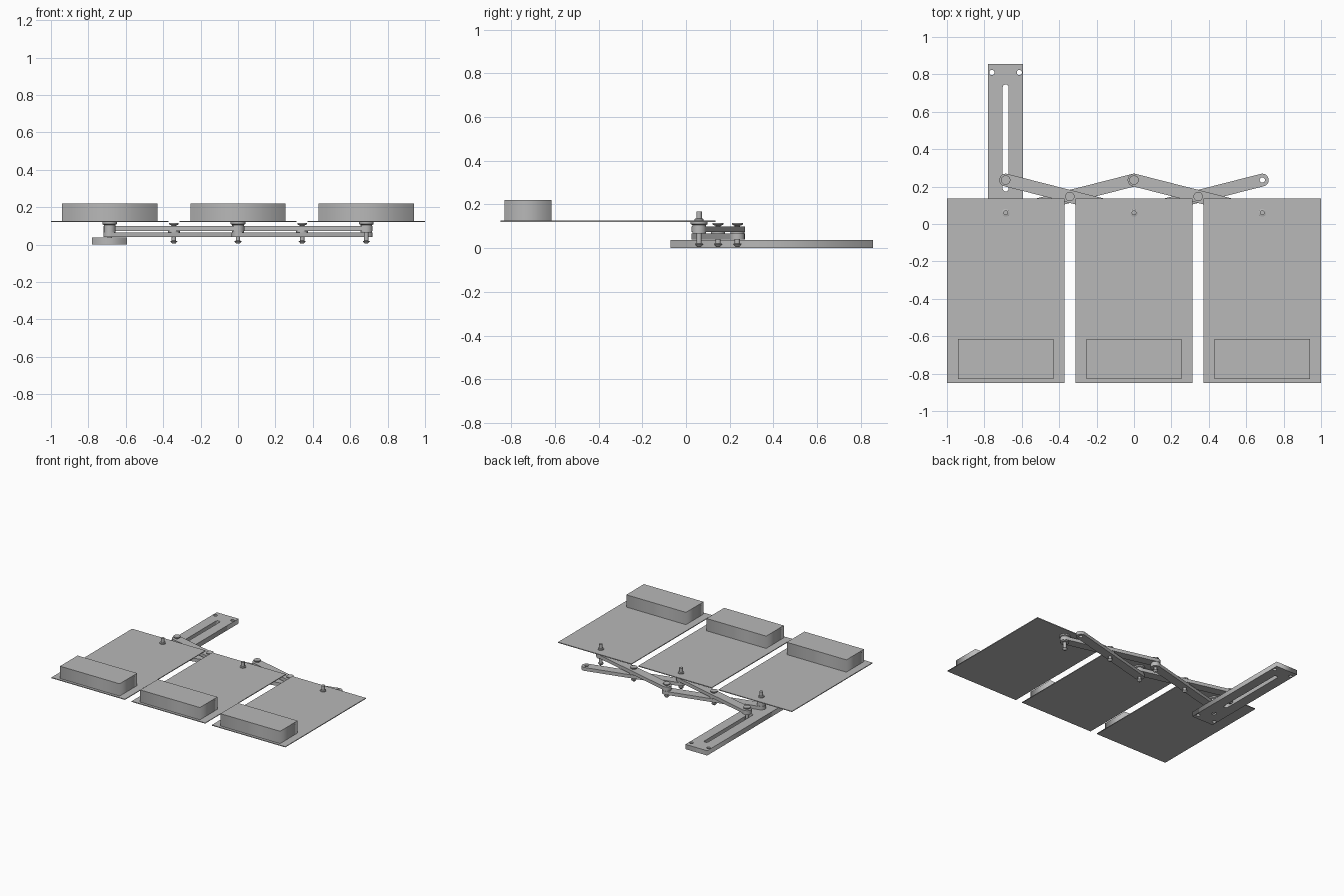
import bpy
import bmesh
from math import sin, cos, pi, atan2

cube = bpy.data.objects.get("Cube")
if cube:
    bpy.data.objects.remove(cube, do_unlink=True)

grey = bpy.data.materials.new("plain grey")
grey.use_nodes = True
grey.diffuse_color = (0.48, 0.48, 0.48, 1)
grey.node_tree.nodes["Principled BSDF"].inputs["Base Color"].default_value = grey.diffuse_color


def rect(x0, x1, y0, y1):
    return [(x0, y0), (x1, y0), (x1, y1), (x0, y1)]


def stadium(a, b, r, n=16):
    """Rounded outline around the segment a-b."""
    ang = atan2(b[1] - a[1], b[0] - a[0])
    pts = []
    for centre, start in ((b, ang - pi / 2), (a, ang + pi / 2)):
        for i in range(n + 1):
            t = start + pi * i / n
            pts.append((centre[0] + r * cos(t), centre[1] + r * sin(t)))
    return pts


def circle(c, r, n=24):
    return [(c[0] + r * cos(2 * pi * i / n), c[1] + r * sin(2 * pi * i / n)) for i in range(n)]


def plate(name, outlines, z0, z1):
    """Flat part extruded from an outline; further outlines become holes."""
    cu = bpy.data.curves.new(name, 'CURVE')
    cu.dimensions = '2D'
    cu.fill_mode = 'BOTH'
    cu.extrude = (z1 - z0) / 2
    for pts in outlines:
        sp = cu.splines.new('POLY')
        sp.points.add(len(pts) - 1)
        for p, (x, y) in zip(sp.points, pts):
            p.co = (x, y, 0, 1)
        sp.use_cyclic_u = True
    cu.materials.append(grey)
    ob = bpy.data.objects.new(name, cu)
    ob.location.z = (z0 + z1) / 2
    bpy.context.collection.objects.link(ob)
    bpy.ops.object.select_all(action='DESELECT')
    ob.select_set(True)
    bpy.context.view_layer.objects.active = ob
    bpy.ops.object.convert(target='MESH')
    return ob


def turned(name, centre, profile, n=24):
    """Round part lathed from (radius, height) pairs, bottom to top."""
    bm = bmesh.new()
    rings = [[bm.verts.new((r * cos(2 * pi * i / n), r * sin(2 * pi * i / n), z))
              for i in range(n)] for r, z in profile]
    for lo, hi in zip(rings, rings[1:]):
        for i in range(n):
            j = (i + 1) % n
            bm.faces.new((lo[i], lo[j], hi[j], hi[i]))
    bm.faces.new(rings[0][::-1])
    bm.faces.new(rings[-1])
    me = bpy.data.meshes.new(name)
    bm.to_mesh(me)
    bm.free()
    me.materials.append(grey)
    ob = bpy.data.objects.new(name, me)
    ob.location = (centre[0], centre[1], 0)
    bpy.context.collection.objects.link(ob)
    bpy.ops.object.select_all(action='DESELECT')
    ob.select_set(True)
    bpy.context.view_layer.objects.active = ob
    bpy.ops.object.shade_smooth_by_angle()
    return ob


PITCH = 0.686
FRONT, MID, BACK = 0.06, 0.147, 0.235

# Three sheets, each with a raised block near the front
for side, x in (("right", -PITCH), ("middle", 0), ("left", PITCH)):
    plate(side + "_sheet", [rect(x - 0.314, x + 0.314, -0.85, 0.135)], 0.12, 0.126)
    plate(side + "_block", [rect(x - 0.255, x + 0.255, -0.83, -0.615)], 0.126, 0.221)

# Slotted base rail with corner holes
holes = [circle((x, y), 0.014) for x in (-0.76, -0.613) for y in (-0.028, 0.81)]
slot = stadium((-PITCH, 0.19), (-PITCH, 0.73), 0.016)
plate("base_rail", [rect(-0.78, -0.594, -0.07, 0.855), slot,
                    circle((-PITCH, FRONT), 0.016)] + holes, 0, 0.037)

# Crossed scissor bars in two layers
LOW, HIGH = (0.04, 0.066), (0.074, 0.1)
bars = [("right_lower_bar", (-PITCH, FRONT), (0, BACK), LOW),
        ("right_upper_bar", (-PITCH, BACK), (0, FRONT), HIGH),
        ("left_lower_bar", (0, FRONT), (PITCH, BACK), LOW),
        ("left_upper_bar", (0, BACK), (PITCH, FRONT), HIGH)]
for name, a, b, layer in bars:
    mid = ((a[0] + b[0]) / 2, MID)
    plate(name, [stadium(a, b, 0.034)] + [circle(p, 0.014) for p in (a, mid, b)], *layer)

# Joint pins with flat heads, spacers and flared snap tips
tip = [(0.008, 0.005), (0.019, 0.017), (0.019, 0.02), (0.012, 0.021)]
joints = [(-PITCH, BACK), (-PITCH / 2, MID), (0, BACK), (PITCH / 2, MID)]
for i, c in enumerate(joints):
    turned(f"joint_pin_{i + 1}", c, tip + [(0.012, 0.102), (0.025, 0.108), (0.025, 0.116)])
    turned(f"joint_spacer_{i + 1}", c, [(0.032, 0.066), (0.032, 0.074)])

# Front posts carrying the sheets, with a flanged support under each
for side, x in (("right", -PITCH), ("middle", 0), ("left", PITCH)):
    c = (x, FRONT)
    turned(side + "_post", c, tip + [(0.012, 0.126), (0.021, 0.126), (0.021, 0.134),
                                     (0.013, 0.136), (0.013, 0.168)])
    turned(side + "_support", c, [(0.031, 0.066), (0.031, 0.106), (0.039, 0.11), (0.039, 0.12)])
